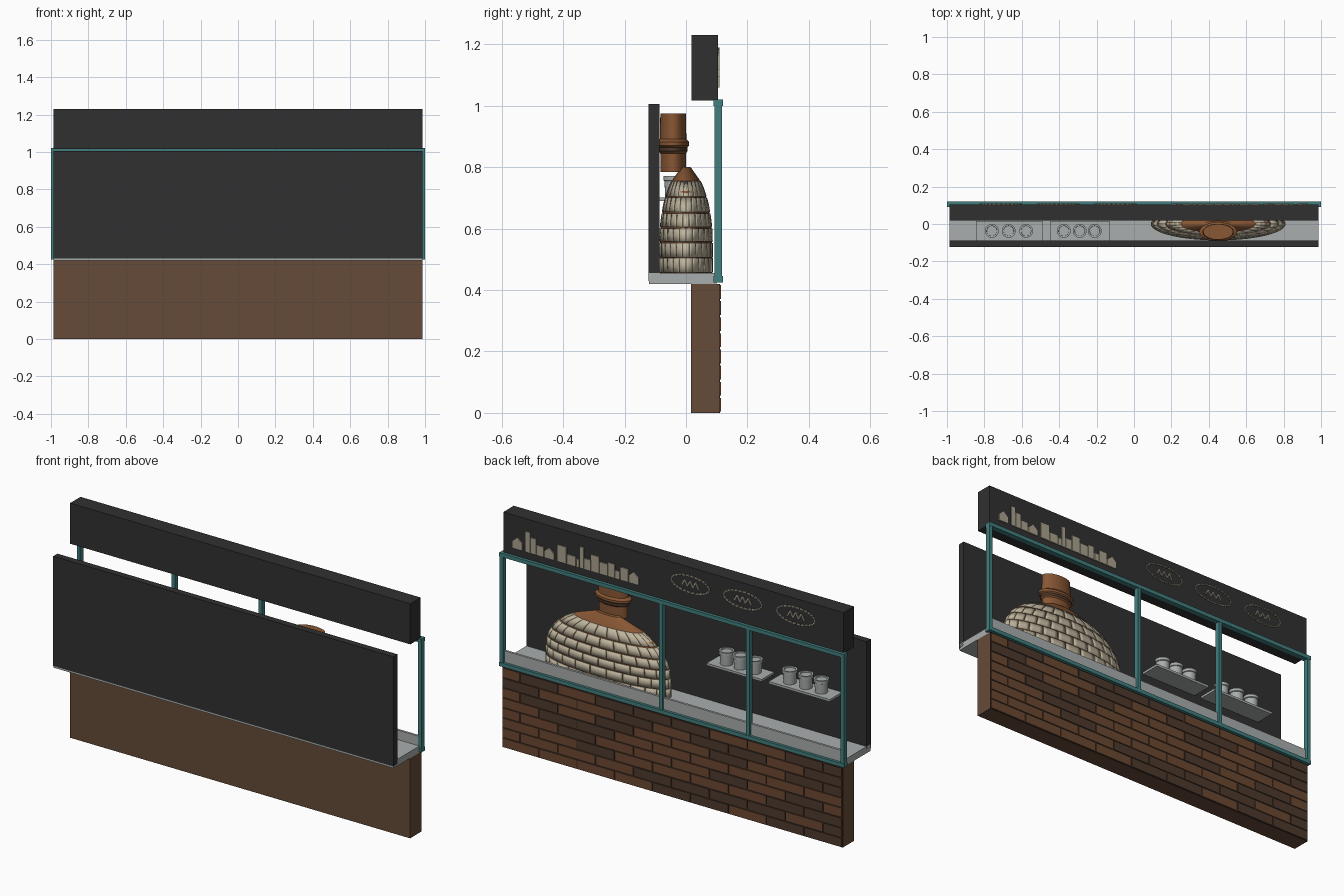
import bpy, bmesh, random
from math import sin, cos, pi, hypot

random.seed(4)
if "Cube" in bpy.data.objects:
    bpy.data.objects.remove(bpy.data.objects["Cube"])


def material(name, r, g, b):
    m = bpy.data.materials.new(name)
    m.use_nodes = True
    m.diffuse_color = (r, g, b, 1)
    m.node_tree.nodes["Principled BSDF"].inputs["Base Color"].default_value = (r, g, b, 1)
    return m


charcoal = material("charcoal", .03, .03, .03)
wall_brown = material("wall brown", .13, .07, .04)
brick_brown = material("brick brown", .15, .065, .03)
brick_dark = material("dark brick", .075, .042, .026)
mortar = material("mortar", .045, .025, .016)
teal = material("teal", .055, .21, .21)
steel = material("light grey", .40, .42, .42)
cream = material("cream stone", .52, .46, .34)
terracotta = material("terracotta", .25, .095, .035)
sign_beige = material("sign beige", .40, .36, .27)


def finish(name, bm, *mats, smooth=False, fix=True):
    if fix:
        bmesh.ops.recalc_face_normals(bm, faces=bm.faces)
    mesh = bpy.data.meshes.new(name)
    bm.to_mesh(mesh)
    bm.free()
    ob = bpy.data.objects.new(name, mesh)
    bpy.context.collection.objects.link(ob)
    for m in mats:
        mesh.materials.append(m)
    if smooth:
        bpy.ops.object.select_all(action='DESELECT')
        ob.select_set(True)
        bpy.context.view_layer.objects.active = ob
        bpy.ops.object.shade_smooth_by_angle(angle=pi / 6)
    return ob


def prism(bm, outline, y0, y1):
    """Extrude an x-z outline from y0 to y1."""
    a = [bm.verts.new((x, y0, z)) for x, z in outline]
    b = [bm.verts.new((x, y1, z)) for x, z in outline]
    bm.faces.new(a)
    bm.faces.new(b[::-1])
    for i in range(len(a)):
        j = (i + 1) % len(a)
        bm.faces.new((a[i], b[i], b[j], a[j]))


def block(bm, x0, x1, y0, y1, z0, z1):
    prism(bm, [(x0, z0), (x1, z0), (x1, z1), (x0, z1)], y0, y1)


def box(name, mat, *bounds):
    bm = bmesh.new()
    block(bm, *bounds)
    return finish(name, bm, mat)


def lathe(bm, profile, cx, cy, squash=1, inset=0, n=48):
    """Spin a (radius, z) profile, squashed in y, with closed ends."""
    rings = [[bm.verts.new((cx + (r - inset) * cos(2 * pi * i / n),
                            cy + (r * squash - inset) * sin(2 * pi * i / n), z))
              for i in range(n)] for r, z in profile]
    for lo, hi in zip(rings, rings[1:]):
        for i in range(n):
            j = (i + 1) % n
            bm.faces.new((lo[i], lo[j], hi[j], hi[i]))
    bm.faces.new(rings[0][::-1])
    bm.faces.new(rings[-1])


# Main slabs
W = .987
box("base_wall", wall_brown, -W, W, .017, .108, 0, .42)
box("mortar_plate", mortar, -W, W, .108, .110, 0, .42)
box("counter", steel, -W, W, -.12, .1, .42, .455)
box("counter_upstand", steel, -W, W, .094, .106, .43, .505)
box("rear_panel", charcoal, -W, W, -.122, -.087, .43, 1.005)
box("sign_board", charcoal, -W, W, .018, .104, 1.017, 1.23)

# Brick facing in running bond
light, dark = bmesh.new(), bmesh.new()
rows, length, gap = 8, .22, .004
h = .42 / rows
for row in range(rows):
    x = -W - (row % 2) * length / 2
    while x < W:
        x0, x1 = max(x, -W) + gap, min(x + length, W) - gap
        if x1 - x0 > .02:
            block(dark if random.random() < .38 else light, x0, x1, .109, .114,
                  row * h + gap, (row + 1) * h - gap)
        x += length
finish("light_bricks", light, brick_brown)
finish("dark_bricks", dark, brick_dark)

# Window frame
for i, x in enumerate((-.99, -.44, .065, .99)):
    box(f"frame_post_{i + 1}", teal, x - .01, x + .01, .092, .118, .43, 1.015)
for name, z in (("lower", .425), ("upper", 1.0)):
    box(f"frame_{name}_rail", teal, -1, 1, .09, .12, z, z + .02)

# Oven dome: terracotta core clad with rows of stone tiles
DOME = [(.36, .455), (.36, .55), (.353, .6), (.335, .64), (.305, .68),
        (.262, .72), (.19, .76), (.075, .80)]
OX, SQUASH = .45, .243


def dome_radius(z):
    for (r0, z0), (r1, z1) in zip(DOME, DOME[1:]):
        if z <= z1:
            return r0 + (r1 - r0) * (z - z0) / (z1 - z0)
    return DOME[-1][0]


bm = bmesh.new()
lathe(bm, DOME, OX, 0, SQUASH, inset=.003, n=64)
finish("oven_core", bm, terracotta, smooth=True)

bm = bmesh.new()
edges = [.455, .505, .555, .603, .652, .703, .757]
cols, sub = 24, 4
for row, (z0, z1) in enumerate(zip(edges, edges[1:])):
    g = .0015 if z1 < .6 else .0025
    zs = [z0 + g + (z1 - z0 - 2 * g) * k / 2 for k in range(3)]
    for c in range(cols):
        a0 = 2 * pi * (c + .5 * (row % 2)) / cols + .008
        a1 = a0 + 2 * pi / cols - .016
        grid = []
        for z in zs:
            r = dome_radius(z)
            angles = [a0 + (a1 - a0) * k / sub for k in range(sub + 1)]
            grid.append([bm.verts.new((OX + r * cos(a), r * SQUASH * sin(a), z)) for a in angles])
        for lo, hi in zip(grid, grid[1:]):
            for k in range(sub):
                bm.faces.new((lo[k], lo[k + 1], hi[k + 1], hi[k]))
tiles = finish("oven_stone_tiles", bm, cream, smooth=True, fix=False)
solid = tiles.modifiers.new("thickness", 'SOLIDIFY')
solid.thickness, solid.offset = .004, -1

# Chimney with a flared collar and a dark band
bm = bmesh.new()
lathe(bm, [(.08, .785), (.08, .845), (.09, .852), (.09, .864), (.1, .87), (.1, .882),
           (.083, .892), (.08, .975)], OX, -.042, .52)
for f in bm.faces:
    f.material_index = int(.852 < f.calc_center_median().z < .864 and abs(f.normal.z) < .9)
finish("chimney", bm, terracotta, brick_dark, smooth=True)

# Shelves with cups
for n, (x0, x1, cups) in enumerate(((-.845, -.49, (-.76, -.67, -.577)),
                                    (-.45, -.13, (-.375, -.29, -.21)))):
    box(f"shelf_{n + 1}", steel, x0, x1, -.088, .015, .69, .702)
    bm = bmesh.new()
    for x in cups:
        lathe(bm, [(.031, .702), (.033, .755), (.037, .757), (.037, .772),
                   (.028, .772), (.027, .766)], x, -.037, n=24)
    finish(f"cups_{n + 1}", bm, steel, smooth=True)

# Sign decoration: skyline of plain blocks (width, height) and gabled houses (negative height)
bm = bmesh.new()
base, x = 1.06, .93
skyline = ((.06, -.035), (.028, .105), (.035, .08), (.045, .05), (.06, -.03), (.055, .085),
           (.055, .05), (.02, .04), (.025, .11), (.04, .055), (.05, .085), (.05, .06),
           (.04, .07), (.03, .04), (.05, .065), (.06, -.035))
for w, ht in skyline:
    x1, top = x - w + .004, base + abs(ht)
    roof = [((x + x1) / 2, top + .025)] if ht < 0 else []
    prism(bm, [(x, base), (x, top)] + roof + [(x1, top), (x1, base)], .103, .109)
    x -= w + (.016 if ht < 0 else 0)
finish("skyline_plates", bm, sign_beige)


def stroke(bm, p, q, width):
    dx, dz = q[0] - p[0], q[1] - p[1]
    k = width / 2 / hypot(dx, dz)
    ox, oz = -dz * k, dx * k
    prism(bm, [(p[0] + ox, p[1] + oz), (q[0] + ox, q[1] + oz),
               (q[0] - ox, q[1] - oz), (p[0] - ox, p[1] - oz)], .103, .109)


# Dashed ovals with a zigzag inside
bm = bmesh.new()
for cx in (-.10, -.405, -.713):
    cz, dashes = 1.143, 28
    for i in range(dashes):
        p, q = [(cx + .11 * cos(a), cz + .043 * sin(a))
                for a in (2 * pi * i / dashes, 2 * pi * (i + .75) / dashes)]
        stroke(bm, p, q, .006)
    zig = [(cx + .016 * (k - 3), cz + (.016 if k % 2 else -.014)) for k in range(7)]
    for p, q in zip(zig, zig[1:]):
        stroke(bm, p, q, .006)
finish("oval_plates", bm, sign_beige)
